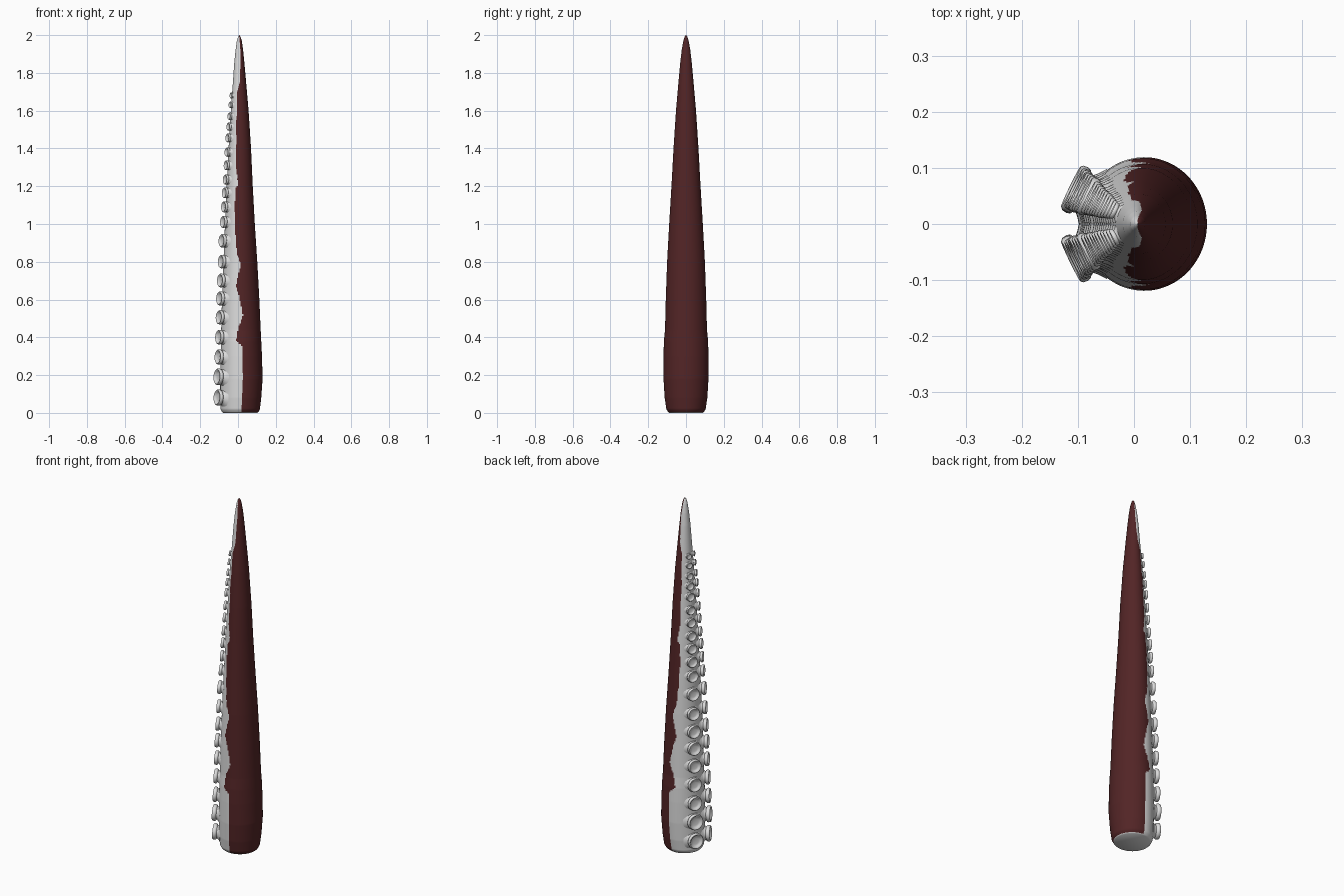
import bpy, bmesh, math
from mathutils import Vector, Matrix

if "Cube" in bpy.data.objects:
    bpy.data.objects.remove(bpy.data.objects["Cube"])


def material(name, rgb):
    m = bpy.data.materials.new(name)
    m.diffuse_color = (*rgb, 1)
    m.use_nodes = True
    m.node_tree.nodes["Principled BSDF"].inputs["Base Color"].default_value = m.diffuse_color
    return m


pale = material("pale underside", (0.72, 0.72, 0.72))
red = material("dark red skin", (0.085, 0.018, 0.019))

# Body outline: height, left x, right x, half depth
OUTLINE = [
    (0.005, -0.085, 0.108, 0.095), (0.02, -0.092, 0.116, 0.104), (0.08, -0.094, 0.123, 0.113),
    (0.18, -0.094, 0.130, 0.119), (0.30, -0.092, 0.127, 0.119), (0.38, -0.090, 0.123, 0.117),
    (0.44, -0.089, 0.120, 0.111), (0.60, -0.085, 0.113, 0.107), (0.80, -0.077, 0.102, 0.100),
    (1.00, -0.069, 0.089, 0.089), (1.20, -0.060, 0.078, 0.077), (1.40, -0.050, 0.069, 0.066),
    (1.60, -0.038, 0.056, 0.053), (1.75, -0.027, 0.043, 0.040), (1.85, -0.020, 0.034, 0.031),
    (1.92, -0.013, 0.027, 0.023), (1.97, -0.006, 0.020, 0.014), (1.99, 0.000, 0.014, 0.008),
    (2.0, 0.006, 0.008, 0.001)]

# Wavy colour border: height, x
BORDER = [
    (0, 0.02), (0.35, 0.024), (0.38, -0.01), (0.45, 0.002), (0.52, 0.026), (0.60, 0.010),
    (0.67, -0.010), (0.73, 0.0), (0.78, 0.015), (0.85, -0.006), (0.95, -0.014), (1.10, -0.018),
    (1.19, -0.012), (1.21, 0.0), (1.30, -0.010), (1.50, -0.010), (1.70, -0.004), (1.75, 0.010),
    (1.90, 0.014), (2.0, 0.006)]

# Sucker rows: height, disc radius
SUCKERS = [
    (0.08, 0.042), (0.19, 0.043), (0.295, 0.039), (0.40, 0.038), (0.505, 0.037), (0.605, 0.037),
    (0.70, 0.036), (0.80, 0.035), (0.91, 0.035), (1.01, 0.031), (1.09, 0.029), (1.165, 0.028),
    (1.235, 0.026), (1.31, 0.025), (1.38, 0.024), (1.455, 0.023), (1.515, 0.021), (1.57, 0.019),
    (1.63, 0.017), (1.68, 0.015)]


def sample(table, z):
    """Linear interpolation of table rows by height."""
    if z <= table[0][0]:
        return table[0][1:]
    for a, b in zip(table, table[1:]):
        if z <= b[0]:
            t = (z - a[0]) / (b[0] - a[0])
            return [p + (q - p) * t for p, q in zip(a[1:], b[1:])]
    return table[-1][1:]


def loft(bm, rings):
    """Skin a list of point rings and close both ends."""
    loops = [[bm.verts.new(p) for p in ring] for ring in rings]
    n = len(loops[0])
    for a, b in zip(loops, loops[1:]):
        for i in range(n):
            j = (i + 1) % n
            bm.faces.new((a[i], a[j], b[j], b[i]))
    bm.faces.new(loops[0][::-1])
    bm.faces.new(loops[-1])


def finish(bm, name, angle):
    bmesh.ops.recalc_face_normals(bm, faces=bm.faces[:])
    me = bpy.data.meshes.new(name)
    bm.to_mesh(me)
    bm.free()
    ob = bpy.data.objects.new(name, me)
    bpy.context.collection.objects.link(ob)
    bpy.ops.object.select_all(action='DESELECT')
    ob.select_set(True)
    bpy.context.view_layer.objects.active = ob
    bpy.ops.object.shade_smooth_by_angle(angle=math.radians(angle))
    return ob


# Tapering body, red on the back and pale on the sucker side
SEG, STEPS = 96, 200
heights = sorted({round(0.005 + 1.995 * i / STEPS, 4) for i in range(STEPS + 1)} | {r[0] for r in OUTLINE})
rings = []
for z in heights:
    left, right, depth = sample(OUTLINE, z)
    cx, rx = (left + right) / 2, (right - left) / 2
    ring = []
    for i in range(SEG):
        a = 2 * math.pi * i / SEG
        ring.append((cx + rx * math.cos(a), depth * math.sin(a), z))
    rings.append(ring)
# tucked-in base
base = [(0.01 + (x - 0.01) * 0.94, y * 0.94, 0.0) for x, y, z in rings[0]]
bm = bmesh.new()
loft(bm, [base] + rings)
for f in bm.faces:
    c = f.calc_center_median()
    f.material_index = int(c.x > sample(BORDER, c.z)[0] and c.z > 0.004)
body = finish(bm, "tentacle_body", 50)
body.data.materials.append(pale)
body.data.materials.append(red)

# Sucker: flared foot, neck, thick rim and dished face (radius, height)
CUP = [(1.3, -0.25), (1.0, -0.02), (0.84, 0.14), (0.82, 0.25), (0.98, 0.33), (1.03, 0.5),
       (1.0, 0.7), (0.92, 0.78), (0.78, 0.76), (0.68, 0.6), (0.4, 0.54), (0.05, 0.53)]
CUP_SEG = 28
for side, name in ((1, "suckers_back_row"), (-1, "suckers_front_row")):
    bm = bmesh.new()
    yaw = math.pi - side * math.radians(26)
    out = Vector((math.cos(yaw), math.sin(yaw), 0))
    across = Vector((-out.y, out.x, 0))
    for z, r in SUCKERS:
        left, right, depth = sample(OUTLINE, z)
        cx, rx = (left + right) / 2, (right - left) / 2
        foot = Vector((cx + rx * out.x, depth * out.y, z))
        # lean with the taper of the body
        axis = (out + Vector((0, 0, 0.05))).normalized()
        up = axis.cross(across)
        loft(bm, [[foot + axis * (h * r) + (across * math.cos(t) + up * math.sin(t)) * (k * r)
                   for t in (2 * math.pi * i / CUP_SEG for i in range(CUP_SEG))]
                  for k, h in CUP])
    finish(bm, name, 50).data.materials.append(pale)
